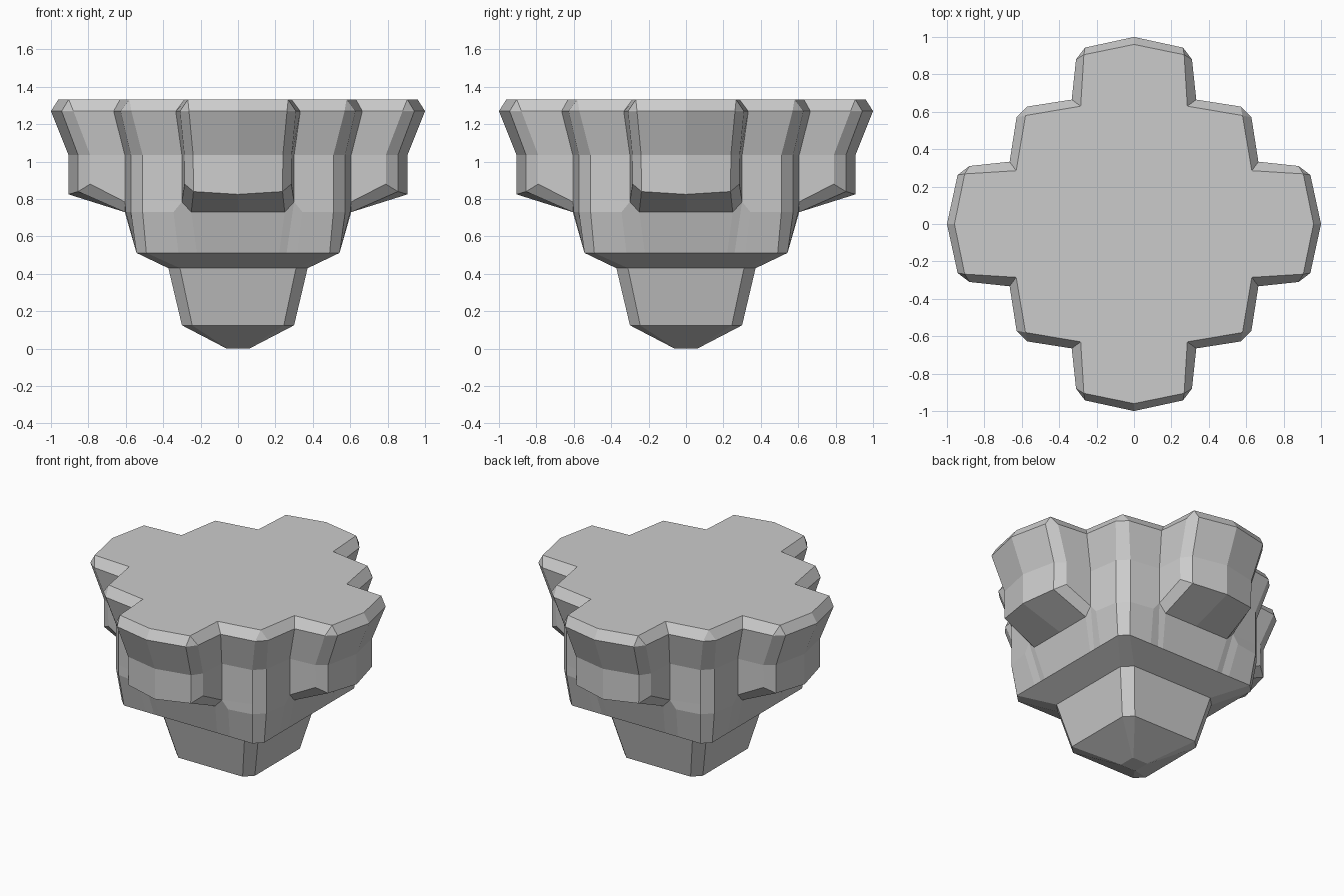
import bpy, bmesh

if "Cube" in bpy.data.objects:
    bpy.data.objects.remove(bpy.data.objects["Cube"])

# Each level lists five points of one eighth of the outline:
# arm tip, arm corner (two chamfer points), inner corner, body corner.
def level(z, tip, a, b, root, corner):
    return [(tip, 0, z), (*a, z), (*b, z), (*root, z), (*corner, z)]

def square_level(z, x, c):
    return [(x, c * t, z) for t in (0, 0.45, 0.53, 0.65, 1)]

def full_ring(eighth):
    """Mirror the eighth across the diagonal, then turn it four times."""
    quarter = eighth + [(y, x, z) for x, y, z in reversed(eighth[1:])]
    ring = []
    for _ in range(4):
        ring += quarter
        quarter = [(-y, x, z) for x, y, z in quarter]
    return ring

levels = [
    # tapered foot
    square_level(0, 0.06, 0.055),
    square_level(0.125, 0.30, 0.245),
    square_level(0.43, 0.372, 0.31),
    # square body
    square_level(0.512, 0.543, 0.49),
    # arm undersides: root on the body wall, then the outer lower edge
    [(0.605, 0, 0.73), (0.605, 0.25, 0.73), (0.605, 0.30, 0.785),
     (0.60, 0.345, 0.73), (0.573, 0.51, 0.73)],
    [(0.906, 0, 0.825), (0.855, 0.238, 0.84), (0.79, 0.285, 0.88),
     (0.605, 0.30, 0.785), (0.573, 0.51, 0.80)],
    # upright arm walls, flared rim and bevelled top
    level(1.035, 0.906, (0.855, 0.24), (0.79, 0.287), (0.605, 0.30), (0.573, 0.51)),
    level(1.27, 1.0, (0.943, 0.262), (0.88, 0.31), (0.665, 0.333), (0.628, 0.57)),
    level(1.333, 0.96, (0.905, 0.268), (0.905, 0.268), (0.63, 0.285), (0.58, 0.58)),
]

bm = bmesh.new()
rings = [[bm.verts.new(p) for p in full_ring(lv)] for lv in levels]
n = len(rings[0])
for low, high in zip(rings, rings[1:]):
    for i in range(n):
        j = (i + 1) % n
        bm.faces.new((low[i], low[j], high[j], high[i]))
bm.faces.new(list(reversed(rings[0])))
bm.faces.new(rings[-1])

# merge collapsed chamfers and clean up
bmesh.ops.remove_doubles(bm, verts=bm.verts[:], dist=0.0005)
bmesh.ops.recalc_face_normals(bm, faces=bm.faces[:])

mesh = bpy.data.meshes.new("tiered_platform")
bm.to_mesh(mesh)
bm.free()
bpy.context.collection.objects.link(bpy.data.objects.new("tiered_platform", mesh))
